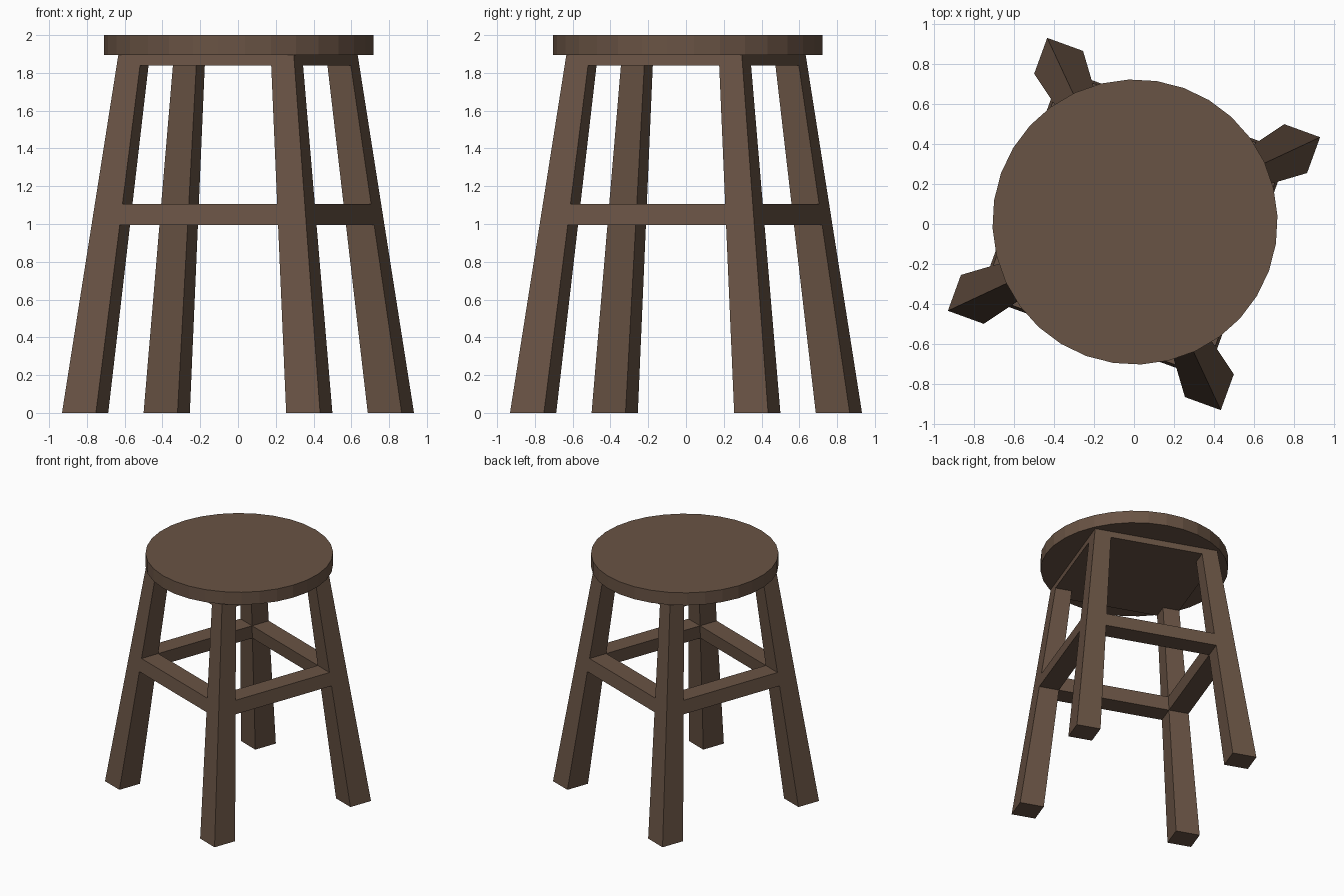
import bpy, bmesh, math
from mathutils import Matrix, Vector

if "Cube" in bpy.data.objects:
    bpy.data.objects.remove(bpy.data.objects["Cube"])

wood = bpy.data.materials.new("dark brown wood")
wood.diffuse_color = (0.141, 0.087, 0.058, 1)
wood.use_nodes = True
wood.node_tree.nodes["Principled BSDF"].inputs["Base Color"].default_value = wood.diffuse_color

TURN = Matrix.Rotation(math.radians(-20), 4, 'Z')   # whole stool is turned
SEAT_Z, OUT, INN = 1.895, 0.727, 0.536              # outer / inner half widths at the floor


def taper(z):
    return 1 - 0.32 * z / SEAT_Z


def finish(name, bm):
    bmesh.ops.recalc_face_normals(bm, faces=bm.faces)
    me = bpy.data.meshes.new(name)
    bm.to_mesh(me)
    bm.free()
    me.materials.append(wood)
    ob = bpy.data.objects.new(name, me)
    bpy.context.collection.objects.link(ob)
    return ob


def frustum(name, outline, z0, z1, quarter=0):
    """Prism whose plan outline shrinks with height."""
    bm = bmesh.new()
    rot = TURN @ Matrix.Rotation(quarter * math.pi / 2, 4, 'Z')
    rings = [[bm.verts.new(rot @ Vector((x * taper(z), y * taper(z), z)))
              for x, y in outline] for z in (z0, z1)]
    n = len(outline)
    for ring in rings:
        bm.faces.new(ring)
    for i in range(n):
        j = (i + 1) % n
        bm.faces.new((rings[0][i], rings[0][j], rings[1][j], rings[1][i]))
    return finish(name, bm)


# four tapered legs and the stretchers between them, flush inside and out
leg = [(-OUT, -OUT), (-INN, -OUT), (-INN, -INN), (-OUT, -INN)]
rail = [(-INN, -OUT), (INN, -OUT), (INN, -INN), (-INN, -INN)]
for q, side in enumerate(("front", "right", "back", "left")):
    frustum(side + "_leg", leg, 0, 1.84, q)
    frustum(side + "_stretcher", rail, 0.995, 1.105, q)

# solid slab joining the leg tops under the seat
frustum("seat_support", [(-OUT, -OUT), (OUT, -OUT), (OUT, OUT), (-OUT, OUT)], 1.84, SEAT_Z)

# round seat
bm = bmesh.new()
bmesh.ops.create_cone(bm, cap_ends=True, segments=32, radius1=0.714, radius2=0.714,
                      depth=2 - SEAT_Z,
                      matrix=Matrix.Translation((0.005, 0.01, (2 + SEAT_Z) / 2)) @ TURN)
finish("seat", bm)
